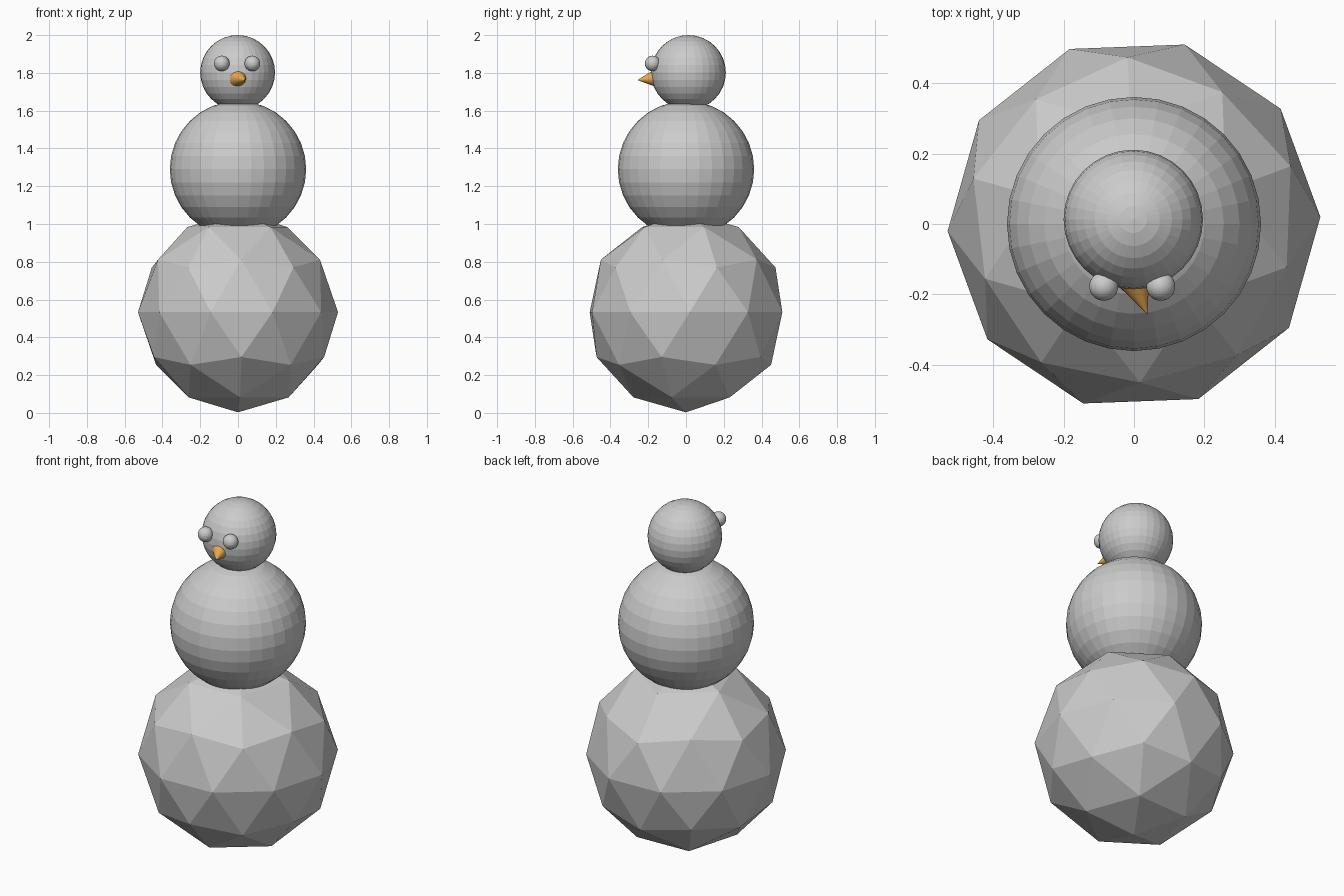
import bpy
from math import radians
from mathutils import Vector

if "Cube" in bpy.data.objects:
    bpy.data.objects.remove(bpy.data.objects["Cube"])


def ball(name, radius, location):
    bpy.ops.mesh.primitive_uv_sphere_add(segments=32, ring_count=16,
                                         radius=radius, location=location)
    bpy.context.object.name = name


# Faceted base ball
bpy.ops.mesh.primitive_ico_sphere_add(subdivisions=2, radius=0.53,
                                      location=(0, 0, 0.533),
                                      rotation=(0, 0, radians(20.2)))
bpy.context.object.name = "base_ball"

# Middle and head balls
ball("middle_ball", 0.361, (0, 0, 1.29))
ball("head", 0.198, (-0.002, 0.013, 1.802))

# Eyes
for side, x in (("left", 0.076), ("right", -0.086)):
    ball(side + "_eye", 0.041, (x, -0.177, 1.85))

# Carrot nose, pointing forward and slightly aside
base, tip = Vector((-0.005, -0.147, 1.773)), Vector((0.038, -0.257, 1.762))
axis = tip - base
bpy.ops.mesh.primitive_cone_add(vertices=32, radius1=0.053, radius2=0,
                                depth=axis.length, location=(base + tip) / 2,
                                rotation=axis.to_track_quat('Z', 'Y').to_euler())
nose = bpy.context.object
nose.name = "nose"
orange = bpy.data.materials.new("orange")
orange.diffuse_color = (0.8, 0.4, 0.08, 1)
orange.use_nodes = True
orange.node_tree.nodes["Principled BSDF"].inputs["Base Color"].default_value = orange.diffuse_color
nose.data.materials.append(orange)
